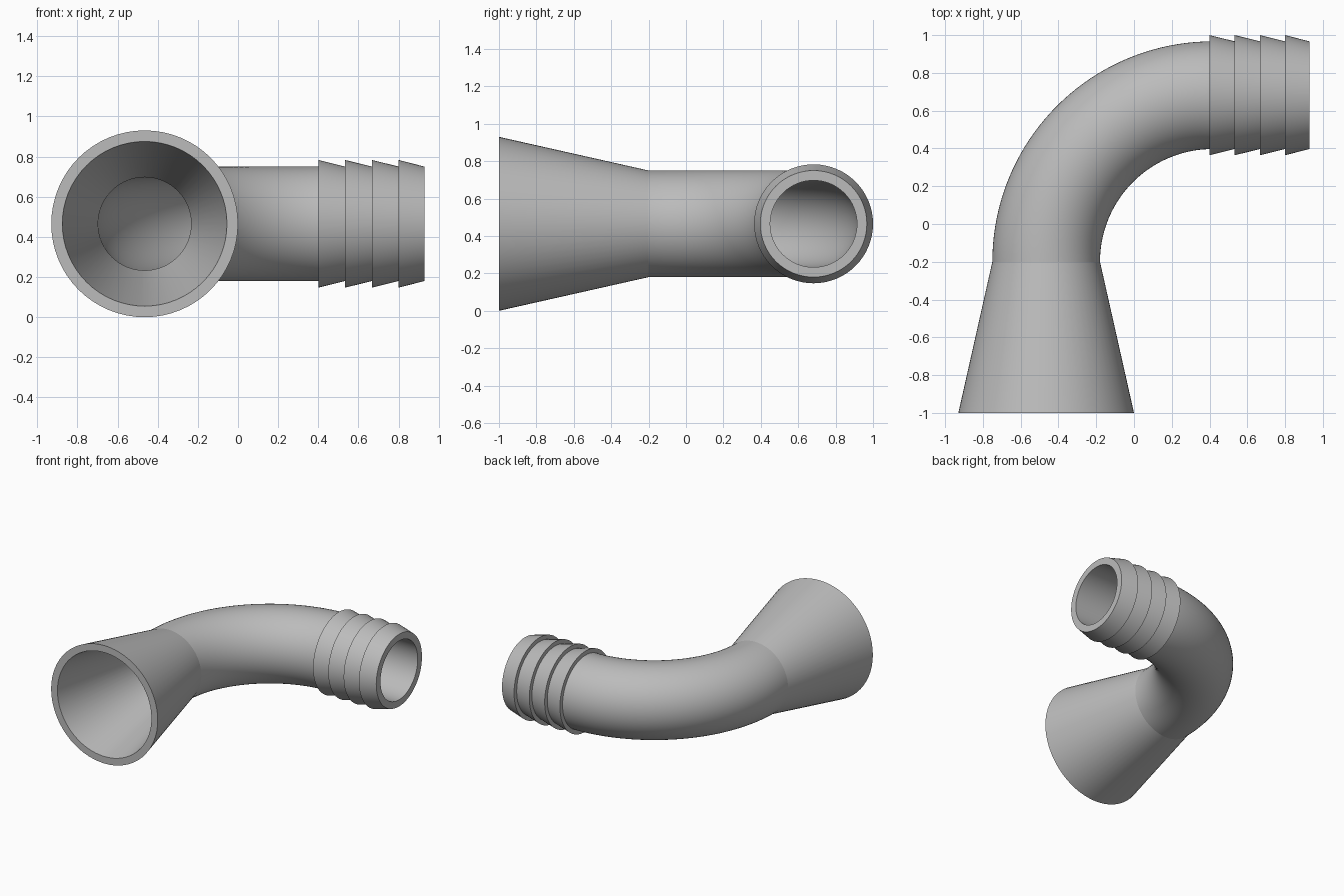
import bpy, bmesh, math
from mathutils import Vector

if "Cube" in bpy.data.objects:
    bpy.data.objects.remove(bpy.data.objects["Cube"], do_unlink=True)

SIDES = 64
AXIS_X, AXIS_Y, AXIS_Z = -0.465, 0.682, 0.465   # mouth axis x, outlet axis y, shared height
BEND_START = -0.2
BEND_R = AXIS_Y - BEND_START
CENTRE_X = AXIS_X + BEND_R
OUTER, INNER = 0.285, 0.232

grey = bpy.data.materials.new("plain grey")
grey.use_nodes = True
colour = (0.5, 0.5, 0.5, 1)
grey.diffuse_color = colour
grey.node_tree.nodes["Principled BSDF"].inputs["Base Color"].default_value = colour


def ring(centre, side, radius):
    """Circle of points spanned by a horizontal side direction and z."""
    pts = []
    for i in range(SIDES):
        a = math.tau * i / SIDES
        pts.append(centre + radius * (side * math.cos(a) + Vector((0, 0, math.sin(a)))))
    return pts


def skin(name, shells):
    """Join each run of rings with quads and smooth the result."""
    bm = bmesh.new()
    for rings in shells:
        loops = [[bm.verts.new(p) for p in r] for r in rings]
        for a, b in zip(loops, loops[1:]):
            for i in range(SIDES):
                j = (i + 1) % SIDES
                bm.faces.new((a[i], a[j], b[j], b[i]))
    mesh = bpy.data.meshes.new(name)
    bm.to_mesh(mesh)
    bm.free()
    mesh.materials.append(grey)
    obj = bpy.data.objects.new(name, mesh)
    bpy.context.collection.objects.link(obj)
    bpy.ops.object.select_all(action='DESELECT')
    obj.select_set(True)
    bpy.context.view_layer.objects.active = obj
    bpy.ops.object.shade_smooth_by_angle(angle=math.radians(20))


def along_y(y, radius):
    return ring(Vector((AXIS_X, y, AXIS_Z)), Vector((1, 0, 0)), radius)


def along_x(x, radius):
    return ring(Vector((x, AXIS_Y, AXIS_Z)), Vector((0, -1, 0)), radius)


def bend_ring(t, radius):
    out = Vector((-math.cos(t), math.sin(t), 0))
    return ring(Vector((CENTRE_X, BEND_START, AXIS_Z)) + BEND_R * out, -out, radius)


# Flared mouth: outside, front rim, bore
mouth = [(BEND_START, INNER), (-1, 0.41), (-1, 0.465), (BEND_START, OUTER)]
skin("flared_mouth", [[along_y(y, r) for y, r in mouth]])

# Quarter bend: outer wall and bore
angles = [math.pi / 2 * i / 40 for i in range(41)]
skin("pipe_bend", [[bend_ring(t, OUTER) for t in angles],
                   [bend_ring(t, INNER) for t in reversed(angles)]])

# Barbed hose end: sawtooth outside, end rim, bore
END = 0.928
profile = []
for start, stop in ((0.4, 0.533), (0.533, 0.667), (0.667, 0.8), (0.8, END)):
    profile += [(start, OUTER - 0.002), (start, 0.318), (stop, OUTER)]
profile += [(END, INNER), (CENTRE_X, INNER)]
skin("barbed_hose_end", [[along_x(x, r) for x, r in profile]])
